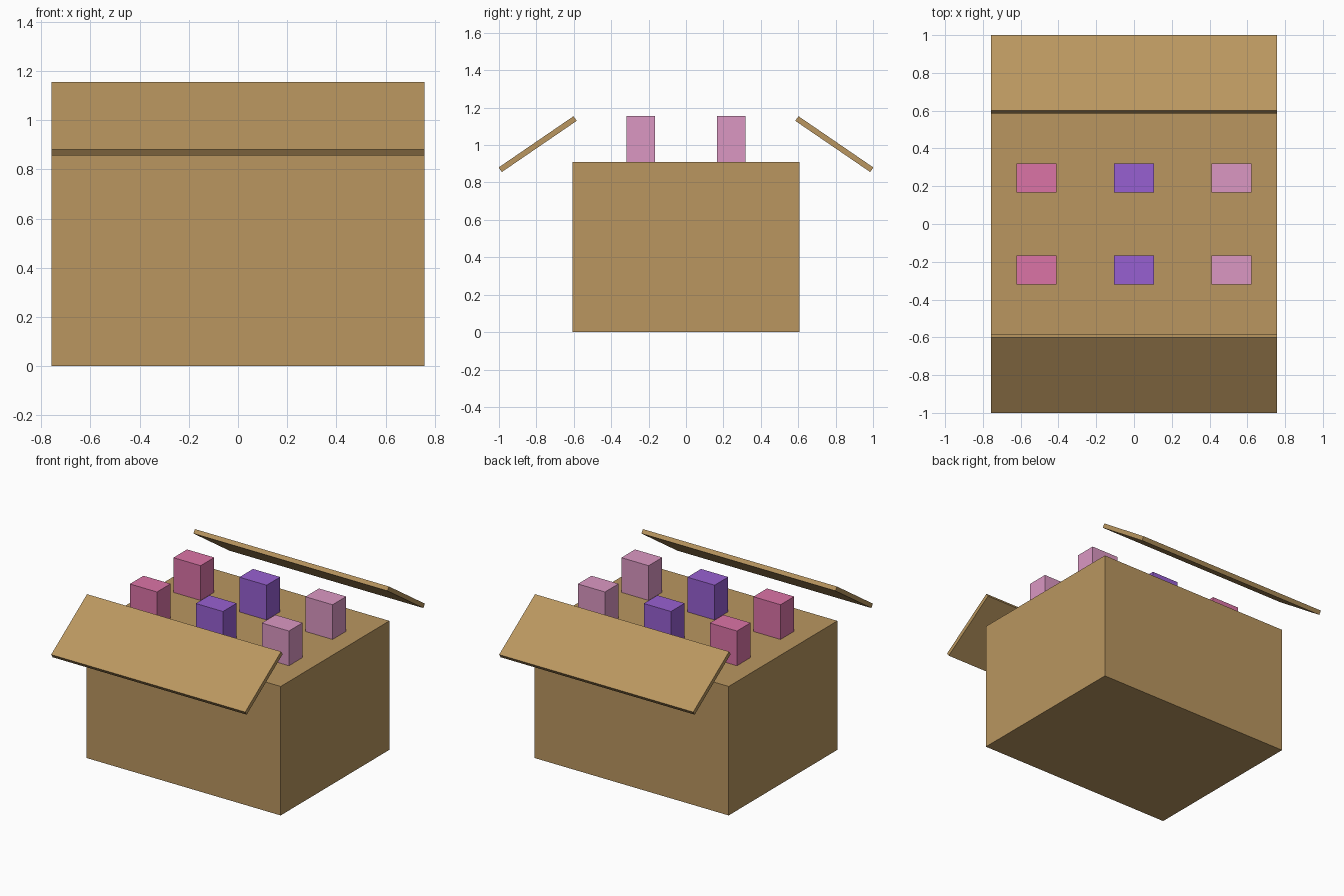
import bpy

if "Cube" in bpy.data.objects:
    bpy.data.objects.remove(bpy.data.objects["Cube"])

def material(name, rgb):
    # display colour converted to linear
    m = bpy.data.materials.new(name)
    m.diffuse_color = [(c / 255) ** 2.2 for c in rgb] + [1]
    m.use_nodes = True
    m.node_tree.nodes["Principled BSDF"].inputs["Base Color"].default_value = m.diffuse_color
    return m

def block(name, size, centre, mat, tilt=0):
    bpy.ops.mesh.primitive_cube_add(size=1, location=centre)
    ob = bpy.context.object
    ob.name = ob.data.name = name
    ob.scale = size
    bpy.ops.object.transform_apply(location=False, rotation=False, scale=True)
    ob.rotation_euler.x = tilt
    ob.data.materials.append(mat)
    return ob

cardboard = material("cardboard", (184, 149, 96))
columns = [
    ("left", -0.515, material("rose", (218, 115, 165))),
    ("middle", 0.0, material("purple", (150, 96, 208))),
    ("right", 0.515, material("pale_pink", (218, 150, 193))),
]

# Box body
block("box_body", (1.515, 1.212, 0.91), (0, 0, 0.455), cardboard)

for row, s in (("front", -1), ("back", 1)):
    # Open lid flap, sloping down outwards
    block(f"{row}_flap", (1.515, 0.485, 0.03), (0, s * 0.793, 1.005), cardboard, -s * 0.6)
    # Packed items standing on the top
    for col, x, mat in columns:
        block(f"{row}_{col}_item", (0.212, 0.152, 0.245), (x, s * 0.243, 1.0325), mat)
